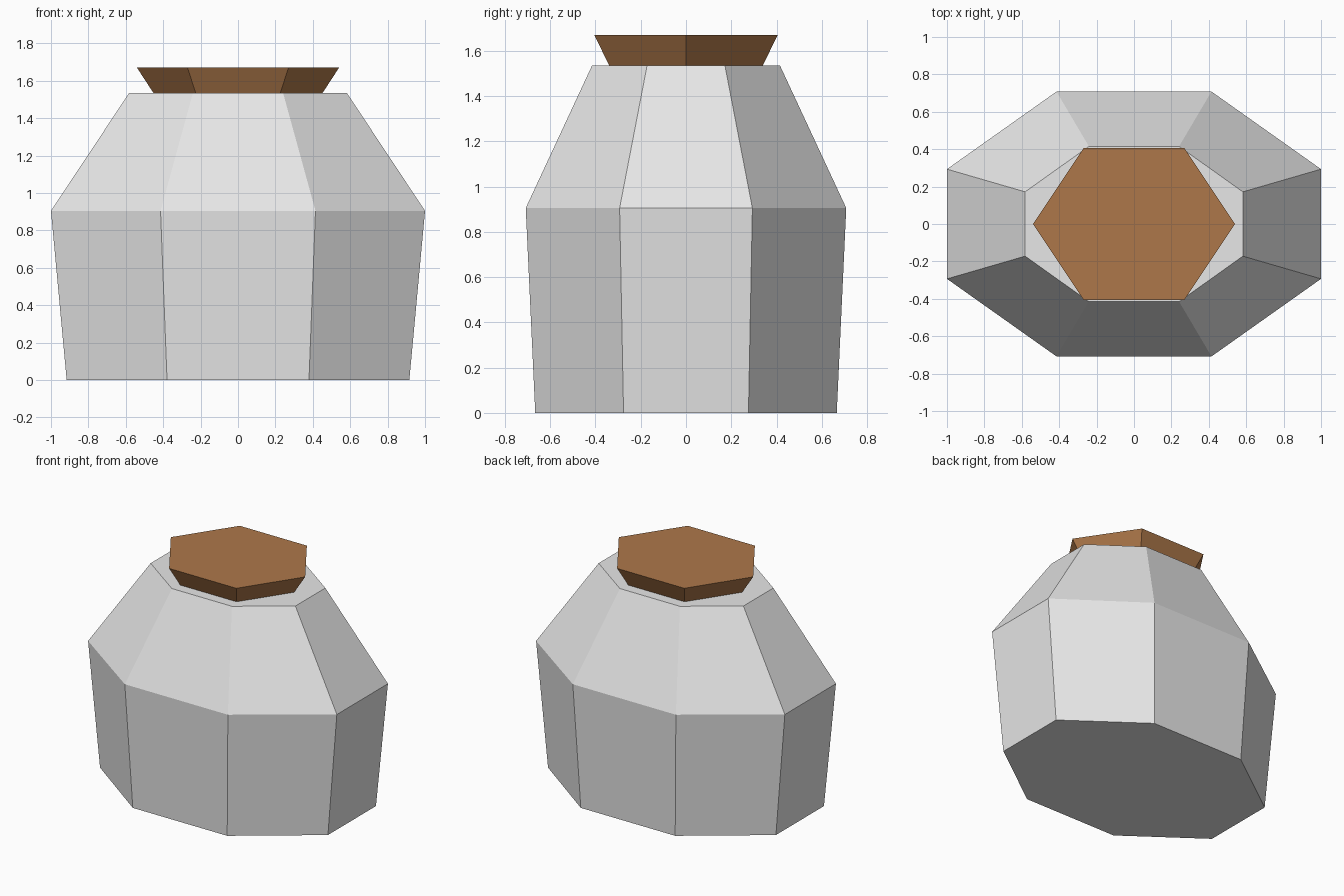
import bpy, bmesh, math

if "Cube" in bpy.data.objects:
    bpy.data.objects.remove(bpy.data.objects["Cube"])


def material(name, rgb):
    m = bpy.data.materials.new(name)
    m.diffuse_color = (*rgb, 1)
    m.use_nodes = True
    m.node_tree.nodes["Principled BSDF"].inputs["Base Color"].default_value = m.diffuse_color
    return m


def loft(name, sides, start, levels, mat):
    """Closed flat-faced solid through rings of (radius x, radius y, z)."""
    bm = bmesh.new()
    rings = []
    for rx, ry, z in levels:
        angles = [start + math.tau * i / sides for i in range(sides)]
        rings.append([bm.verts.new((rx * math.cos(a), ry * math.sin(a), z)) for a in angles])
    for low, high in zip(rings, rings[1:]):
        for i in range(sides):
            j = (i + 1) % sides
            bm.faces.new((low[i], low[j], high[j], high[i]))
    bm.faces.new(rings[0][::-1])
    bm.faces.new(rings[-1])
    mesh = bpy.data.meshes.new(name)
    bm.to_mesh(mesh)
    bm.free()
    mesh.materials.append(mat)
    ob = bpy.data.objects.new(name, mesh)
    bpy.context.collection.objects.link(ob)
    return ob


clay = material("pale grey", (0.8, 0.8, 0.8))
cork = material("cork brown", (0.42, 0.187, 0.068))

# Octagonal jar, half-widths measured to the flat sides
k = 1 / math.cos(math.pi / 8)
jar = [(0.916, 0.666, 0), (1.0, 0.708, 0.905), (0.582, 0.415, 1.535)]
loft("jar_body", 8, math.pi / 8, [(x * k, y * k, z) for x, y, z in jar], clay)

# Flared hexagonal stopper
loft("stopper", 6, 0, [(0.452, 0.392, 1.535), (0.54, 0.468, 1.67)], cork)
